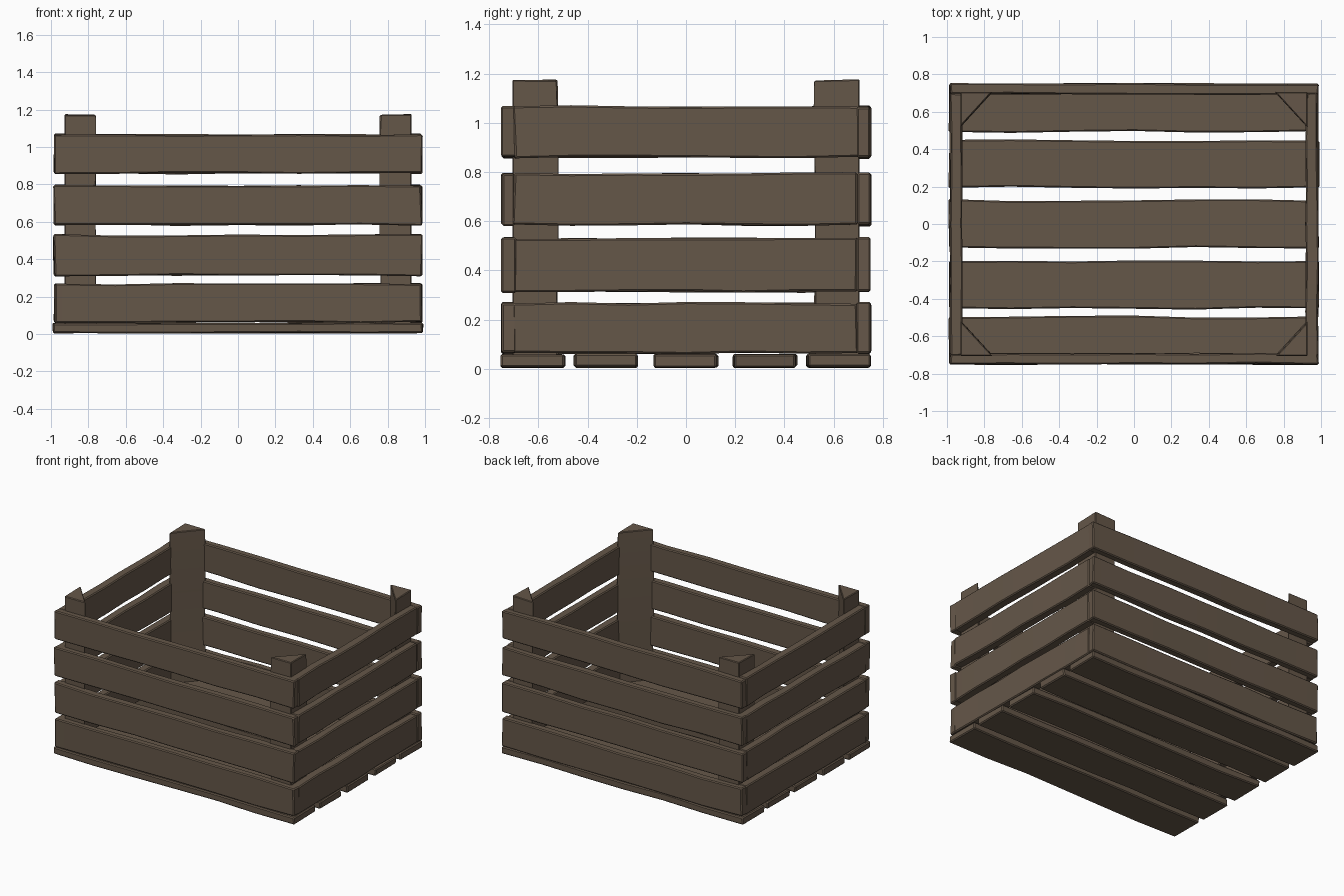
import bpy, bmesh, math, random
from mathutils import Vector

if "Cube" in bpy.data.objects:
    bpy.data.objects.remove(bpy.data.objects["Cube"])

random.seed(7)

wood = bpy.data.materials.new("weathered brown wood")
wood.diffuse_color = (0.13, 0.095, 0.066, 1)
wood.use_nodes = True
wood.node_tree.nodes["Principled BSDF"].inputs["Base Color"].default_value = wood.diffuse_color


def jit(a):
    return random.uniform(-a, a)


def loft(name, rings, bevel=0.007):
    """Skin a list of cross-section rings into a capped, softly bevelled board."""
    bm = bmesh.new()
    loops = [[bm.verts.new(p) for p in ring] for ring in rings]
    n = len(loops[0])
    for a, b in zip(loops, loops[1:]):
        for i in range(n):
            j = (i + 1) % n
            bm.faces.new((a[i], a[j], b[j], b[i]))
    bm.faces.new(loops[0])
    bm.faces.new(loops[-1])
    bmesh.ops.recalc_face_normals(bm, faces=bm.faces[:])
    corners = [e for e in bm.edges if e.calc_face_angle(0) > math.radians(45)]
    bmesh.ops.bevel(bm, geom=corners, offset=bevel, segments=1,
                    affect='EDGES', clamp_overlap=True)
    bmesh.ops.recalc_face_normals(bm, faces=bm.faces[:])
    me = bpy.data.meshes.new(name)
    bm.to_mesh(me)
    bm.free()
    me.materials.append(wood)
    me.polygons.foreach_set("use_smooth", [True] * len(me.polygons))
    me.set_sharp_from_angle(angle=math.radians(30))
    ob = bpy.data.objects.new(name, me)
    bpy.context.collection.objects.link(ob)
    return ob


def plank(name, axis, half, w, z, wob_w, wob_z, segs=6):
    """Hand-hewn board along x or y; w = sideways range, z = height range."""
    rings = []
    for i in range(segs + 1):
        t = -half + 2 * half * i / segs
        w0, w1 = w[0] + jit(wob_w), w[1] + jit(wob_w)
        z0, z1 = z[0] + jit(wob_z), z[1] + jit(wob_z)
        ring = []
        for a, b in ((w0, z0), (w1, z0), (w1, z1), (w0, z1)):
            s = t + (jit(0.006) if i in (0, segs) else 0)
            ring.append(Vector((s, a, b) if axis == 'x' else (a, s, b)))
        rings.append(ring)
    return loft(name, rings)


# Floor boards
for k, y in enumerate((-0.622, -0.325, 0.0, 0.322, 0.62)):
    plank(f"floor_board_{k + 1}", 'x', 0.988, (y - 0.127, y + 0.127),
          (0.006, 0.059), 0.006, 0.003)

# Wall slats: four courses on every side
courses = ((0.062, 0.268), (0.313, 0.530), (0.583, 0.795), (0.858, 1.068))
for k, z in enumerate(courses):
    plank(f"front_slat_{k + 1}", 'x', 0.983, (-0.748, -0.692), z, 0.004, 0.005)
    plank(f"back_slat_{k + 1}", 'x', 0.983, (0.694, 0.750), z, 0.004, 0.005)
    plank(f"left_slat_{k + 1}", 'y', 0.700, (-0.983, -0.919), z, 0.004, 0.004)
    plank(f"right_slat_{k + 1}", 'y', 0.700, (0.919, 0.983), z, 0.004, 0.004)

# Triangular corner posts
for sy, fb in ((-1, "front"), (1, "back")):
    for sx, lr in ((-1, "left"), (1, "right")):
        rings = []
        for i in range(6):
            z = 0.05 + (1.177 - 0.05) * i / 5
            d = jit(0.005)
            rings.append([Vector((sx * x, sy * y, z - (abs(jit(0.006)) if i == 5 else 0)))
                          for x, y in ((0.928, 0.706), (0.757 + d, 0.706), (0.928, 0.519 + d))])
        loft(f"{fb}_{lr}_corner_post", rings, 0.005)
